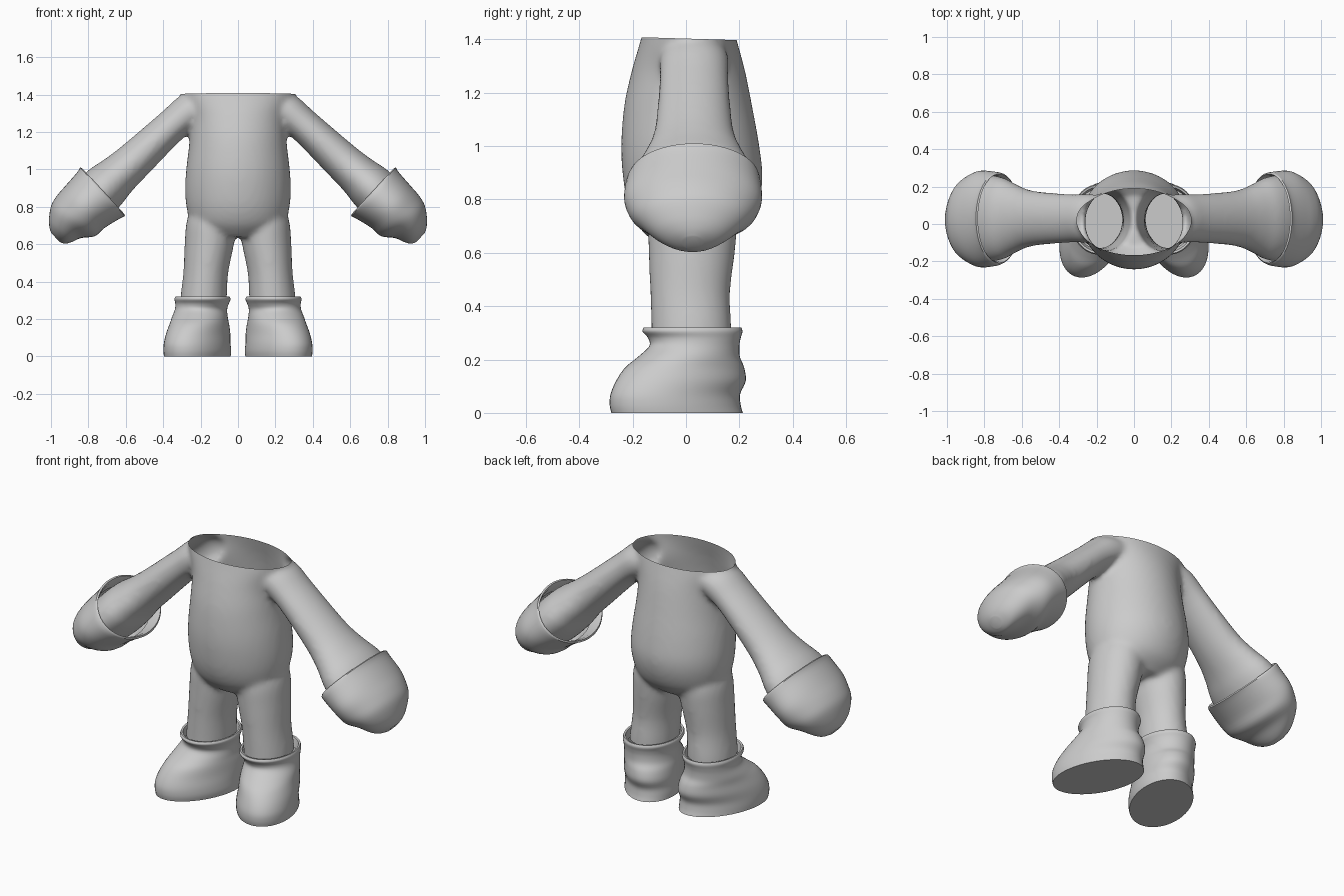
import bpy, bmesh, math
from mathutils import Vector

if "Cube" in bpy.data.objects:
    bpy.data.objects.remove(bpy.data.objects["Cube"])

suit_mat = bpy.data.materials.new("plain_grey")
suit_mat.diffuse_color = (0.6, 0.6, 0.6, 1)
suit_mat.use_nodes = True
suit_mat.node_tree.nodes["Principled BSDF"].inputs["Base Color"].default_value = suit_mat.diffuse_color


def refine(rows, steps=4):
    """Smoothly interpolate the section rows (Catmull-Rom)."""
    out = []
    for i in range(len(rows) - 1):
        a, b, c, d = (rows[max(i - 1, 0)], rows[i], rows[i + 1],
                      rows[min(i + 2, len(rows) - 1)])
        for k in range(steps):
            t = k / steps
            out.append([0.5 * (2 * q + (r - p) * t + (2 * p - 5 * q + 4 * r - s) * t * t
                               + (3 * q - p - 3 * r + s) * t ** 3)
                        for p, q, r, s in zip(a, b, c, d)])
    return out + [list(rows[-1])]


def loft(bm, rings, cap_start=True, cap_end=True):
    """Skin a list of point rings."""
    vs = [[bm.verts.new(p) for p in ring] for ring in rings]
    n = len(vs[0])
    for a, b in zip(vs, vs[1:]):
        for i in range(n):
            j = (i + 1) % n
            bm.faces.new((a[i], a[j], b[j], b[i]))
    if cap_start:
        bm.faces.new(vs[0][::-1])
    if cap_end:
        bm.faces.new(vs[-1])


def flat_ring(z, x0, x1, y0, y1, shear=0.0, n=48):
    """Horizontal oval, optionally sheared so its front turns outward."""
    cx, cy, rx, ry = (x0 + x1) / 2, (y0 + y1) / 2, (x1 - x0) / 2, (y1 - y0) / 2
    pts = []
    for i in range(n):
        a = 2 * math.pi * i / n
        dy = ry * math.sin(a)
        pts.append(Vector((cx + rx * math.cos(a) - shear * dy, cy + dy, z)))
    return pts


AXIS = Vector((0.735, 0, -0.678))     # direction from wrist to fingertips
ACROSS = Vector((0.678, 0, 0.735))    # across the wrist
WRIST = Vector((0.725, 0, 0.88))


def arm_ring(centre, u0, u1, y0, y1, n=48):
    """Oval square to the forearm."""
    cu, cy, ru, ry = (u0 + u1) / 2, (y0 + y1) / 2, (u1 - u0) / 2, (y1 - y0) / 2
    pts = []
    for i in range(n):
        a = 2 * math.pi * i / n
        pts.append(centre + ACROSS * (cu + ru * math.cos(a))
                   + Vector((0, cy + ry * math.sin(a), 0)))
    return pts


def flip(rings, s):
    return [[Vector((p.x * s, p.y, p.z)) for p in r] for r in rings]


def finish(bm, name, mirror=False):
    bmesh.ops.recalc_face_normals(bm, faces=bm.faces[:])
    me = bpy.data.meshes.new(name)
    bm.to_mesh(me)
    bm.free()
    me.materials.append(suit_mat)
    ob = bpy.data.objects.new(name, me)
    bpy.context.collection.objects.link(ob)
    if mirror:
        ob.modifiers.new("mirror", 'MIRROR')
    bpy.ops.object.select_all(action='DESELECT')
    ob.select_set(True)
    bpy.context.view_layer.objects.active = ob
    bpy.ops.object.shade_smooth_by_angle(angle=math.radians(50))
    return ob


# ---- body: torso, arms and legs fused into one hollow skin ----
bm = bmesh.new()
torso = [  # z, half width, front y, back y
    (0.64, 0.16, -0.12, 0.15), (0.70, 0.245, -0.18, 0.225), (0.78, 0.272, -0.217, 0.268),
    (0.88, 0.283, -0.236, 0.287), (1.0, 0.277, -0.243, 0.275), (1.15, 0.26, -0.232, 0.248),
    (1.28, 0.26, -0.204, 0.222), (1.38, 0.295, -0.175, 0.195), (1.47, 0.31, -0.15, 0.17)]
loft(bm, [flat_ring(z, -w, w, a, b) for z, w, a, b in refine(torso)])
legs = [  # z, inner x, outer x, front y, back y
    (0.24, 0.065, 0.31, -0.13, 0.17), (0.32, 0.06, 0.307, -0.13, 0.17),
    (0.45, 0.052, 0.292, -0.134, 0.165), (0.6, 0.022, 0.285, -0.14, 0.183),
    (0.72, 0.01, 0.275, -0.14, 0.19), (0.82, 0.03, 0.24, -0.11, 0.16)]
arms = [  # x, z, half thickness, half depth
    (0.15, 1.35, 0.09, 0.12), (0.24, 1.32, 0.1, 0.13), (0.35, 1.237, 0.09, 0.13),
    (0.545, 1.055, 0.102, 0.148), (0.64, 0.97, 0.112, 0.183), (0.71, 0.905, 0.127, 0.22),
    (0.79, 0.825, 0.13, 0.23), (0.88, 0.74, 0.12, 0.21)]
leg_rings = [flat_ring(*r) for r in refine(legs)]
arm_rings = [arm_ring(Vector((x, 0, z)), -u, u, 0.03 - d, 0.03 + d)
             for x, z, u, d in refine(arms)]
for s in (1, -1):
    loft(bm, flip(leg_rings, s))
    loft(bm, flip(arm_rings, s))
solid = finish(bm, "body_solid")
rm = solid.modifiers.new("fuse", 'REMESH')
rm.mode = 'VOXEL'
rm.voxel_size = 0.015
sm = solid.modifiers.new("soften", 'SMOOTH')
sm.factor, sm.iterations = 0.5, 7
dg = bpy.context.evaluated_depsgraph_get()
bm = bmesh.new()
bm.from_object(solid, dg)
bpy.data.objects.remove(solid)

# open the neck, the ankles and the wrists
cuts = [((0, 0, 1.403), (0, 0.03, 1)), ((0, 0, 0.3), (0, 0, -1))]
for s in (1, -1):
    p = WRIST + AXIS * 0.12
    cuts.append(((p.x * s, 0, p.z), (AXIS.x * s, 0, AXIS.z)))
for co, no in cuts:
    bmesh.ops.bisect_plane(bm, geom=bm.verts[:] + bm.edges[:] + bm.faces[:],
                           plane_co=co, plane_no=no, clear_outer=True)
finish(bm, "body")

# ---- gloves: cuff lip, then mitten narrowing to the fingertips ----
glove = [  # along, lower, upper, front y, back y
    (0.0, -0.177, 0.177, -0.215, 0.275), (0.03, -0.168, 0.168, -0.225, 0.28),
    (0.12, -0.15, 0.158, -0.232, 0.285), (0.19, -0.147, 0.15, -0.212, 0.265),
    (0.25, -0.105, 0.132, -0.175, 0.225), (0.305, -0.085, 0.09, -0.12, 0.165),
    (0.335, -0.068, 0.055, -0.065, 0.115), (0.35, -0.04, 0.025, -0.01, 0.06)]
lip = [(0.07, -0.143, 0.143, -0.2, 0.26), (0.01, -0.157, 0.157, -0.2, 0.26),
       (-0.006, -0.168, 0.168, -0.208, 0.268)]
bm = bmesh.new()
loft(bm, [arm_ring(WRIST + AXIS * t, a, b, c, d) for t, a, b, c, d in lip + refine(glove)],
     cap_start=False)
finish(bm, "gloves", mirror=True)

# ---- boots: flat sole, rounded toe, rolled ankle rim ----
boot = [  # z, inner x, outer x, front y, back y, outward turn
    (0.0, 0.05, 0.385, -0.28, 0.213, 0.25), (0.03, 0.048, 0.388, -0.286, 0.205, 0.25),
    (0.07, 0.05, 0.386, -0.283, 0.203, 0.25), (0.12, 0.05, 0.376, -0.262, 0.224, 0.23),
    (0.17, 0.052, 0.362, -0.228, 0.218, 0.18), (0.21, 0.056, 0.352, -0.18, 0.202, 0.1),
    (0.25, 0.058, 0.338, -0.138, 0.2, 0.04), (0.28, 0.05, 0.335, -0.142, 0.205, 0.0),
    (0.305, 0.04, 0.34, -0.163, 0.212, 0.0), (0.32, 0.045, 0.335, -0.158, 0.207, 0.0)]
rim = [(0.318, 0.055, 0.325, -0.147, 0.197), (0.27, 0.062, 0.318, -0.132, 0.185)]
bm = bmesh.new()
loft(bm, [flat_ring(*r) for r in refine(boot) + rim], cap_end=False)
finish(bm, "boots", mirror=True)
